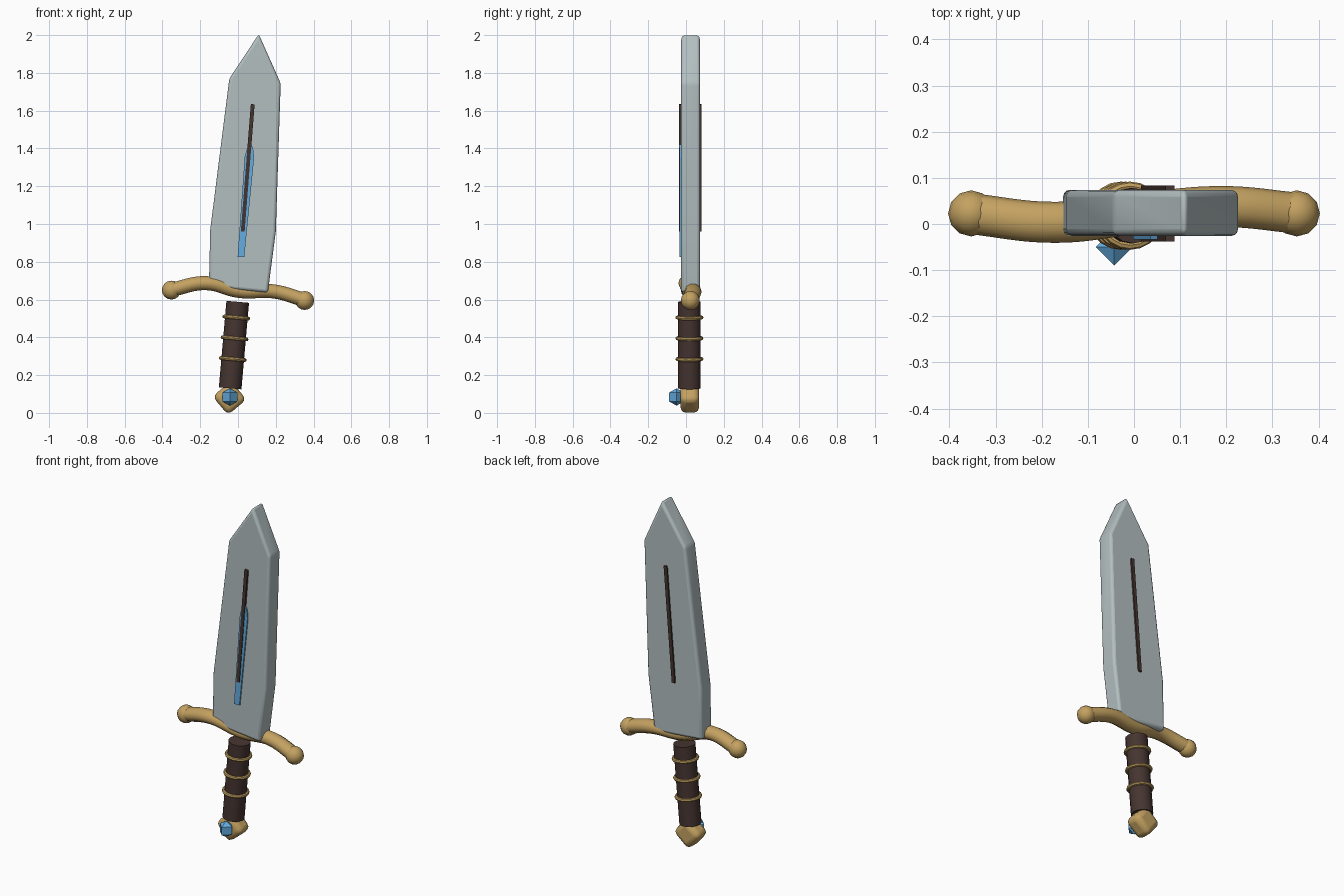
import bpy, bmesh, math
from mathutils import Vector

if "Cube" in bpy.data.objects:
    bpy.data.objects.remove(bpy.data.objects["Cube"])

YC = 0.023                      # depth centre of the whole sword
TILT = math.radians(5)          # lean of the handle axis


def material(name, rgb):
    m = bpy.data.materials.new(name)
    m.diffuse_color = (*rgb, 1)
    m.use_nodes = True
    m.node_tree.nodes["Principled BSDF"].inputs["Base Color"].default_value = m.diffuse_color
    return m


GOLD = material("gold", (0.55, 0.36, 0.12))
WOOD = material("dark_leather", (0.06, 0.035, 0.03))
BLUE = material("blue_gem", (0.13, 0.42, 0.75))
STEEL = material("steel", (0.45, 0.52, 0.53))


def finish(name, mat, smooth=True, bevel=0, segments=3):
    ob = bpy.context.object
    ob.name = name
    ob.data.materials.append(mat)
    if bevel:
        b = ob.modifiers.new("bevel", 'BEVEL')
        b.width, b.segments = bevel, segments
        b.limit_method = 'ANGLE'
        b.angle_limit = math.radians(25)
    if smooth:
        bpy.ops.object.shade_smooth_by_angle(angle=math.radians(35))
    return ob


def prism(name, outline, y0, y1, mat, bevel=0):
    """Extrude an (x, z) outline from y0 to y1."""
    bm = bmesh.new()
    face = bm.faces.new([bm.verts.new((x, y0, z)) for x, z in outline])
    ext = bmesh.ops.extrude_face_region(bm, geom=[face])
    verts = [v for v in ext["geom"] if isinstance(v, bmesh.types.BMVert)]
    bmesh.ops.translate(bm, verts=verts, vec=(0, y1 - y0, 0))
    bmesh.ops.recalc_face_normals(bm, faces=bm.faces)
    me = bpy.data.meshes.new(name)
    bm.to_mesh(me)
    bm.free()
    ob = bpy.data.objects.new(name, me)
    bpy.context.collection.objects.link(ob)
    bpy.ops.object.select_all(action='DESELECT')
    ob.select_set(True)
    bpy.context.view_layer.objects.active = ob
    return finish(name, mat, smooth=bevel > 0, bevel=bevel)


# Blade, slightly crooked outline
prism("blade", [(0.158, 0.637), (0.20, 0.96), (0.226, 1.745), (0.11, 2.005),
                (-0.046, 1.77), (-0.147, 0.97), (-0.154, 0.667)],
      -0.026, 0.074, STEEL, bevel=0.015)

# Dark groove strip through both faces, and blue inlay on the front
prism("blade_groove", [(0.015, 0.96), (0.035, 0.96), (0.088, 1.633), (0.068, 1.635)],
      -0.038, 0.083, WOOD)
prism("blade_inlay", [(-0.002, 0.825), (0.033, 0.825), (0.085, 1.35),
                      (0.08, 1.40), (0.06, 1.44), (0.036, 1.36)],
      -0.034, -0.015, BLUE)

# Wavy crossguard tube
path = [(-0.36, 0, 0.65), (-0.17, -0.017, 0.687), (0.01, 0.0, 0.645),
        (0.19, 0.013, 0.643), (0.36, 0, 0.595)]
cu = bpy.data.curves.new("crossguard", 'CURVE')
cu.dimensions = '3D'
cu.bevel_depth, cu.bevel_resolution = 0.039, 3
cu.resolution_u, cu.use_fill_caps = 8, True
sp = cu.splines.new('BEZIER')
sp.bezier_points.add(len(path) - 1)
for p, co in zip(sp.bezier_points, path):
    p.co = co
    p.handle_left_type = p.handle_right_type = 'AUTO'
guard = bpy.data.objects.new("crossguard", cu)
guard.scale.y, guard.location.y = 1.14, YC
cu.materials.append(GOLD)
bpy.context.collection.objects.link(guard)

# Guard end knobs
for side, i in (("left", 0), ("right", -1)):
    x, y, z = path[i]
    bpy.ops.mesh.primitive_uv_sphere_add(segments=12, ring_count=8, radius=0.05,
                                         location=(math.copysign(0.353, x), YC, z))
    finish("guard_knob_" + side, GOLD)

# Grip
top, bottom = Vector((-0.002, 0.018, 0.588)), Vector((-0.041, 0.018, 0.13))
bpy.ops.mesh.primitive_cylinder_add(vertices=16, radius=0.06, depth=(top - bottom).length,
                                    location=(top + bottom) / 2, rotation=(0, TILT, 0))
finish("grip", WOOD)

# Grip rings
for n, z in enumerate((0.285, 0.395, 0.505)):
    pos = bottom.lerp(top, (z - bottom.z) / (top.z - bottom.z))
    bpy.ops.mesh.primitive_torus_add(major_segments=20, minor_segments=8, major_radius=0.064,
                                     minor_radius=0.01, location=pos, rotation=(0, TILT, 0))
    finish(f"grip_ring_{n + 1}", GOLD)

# Rounded cube pommel standing on its edge
bpy.ops.mesh.primitive_cube_add(size=1, location=(-0.045, 0.02, 0.079),
                                rotation=(0, math.radians(45) + TILT, 0))
bpy.context.object.scale = (0.128, 0.1, 0.128)
bpy.ops.object.transform_apply(location=False, rotation=False, scale=True)
finish("pommel", GOLD, bevel=0.03)

# Octahedral gem set in the pommel front
bpy.ops.mesh.primitive_uv_sphere_add(segments=4, ring_count=2, radius=0.046,
                                     location=(-0.043, -0.05, 0.084))
finish("pommel_gem", BLUE, smooth=False)
